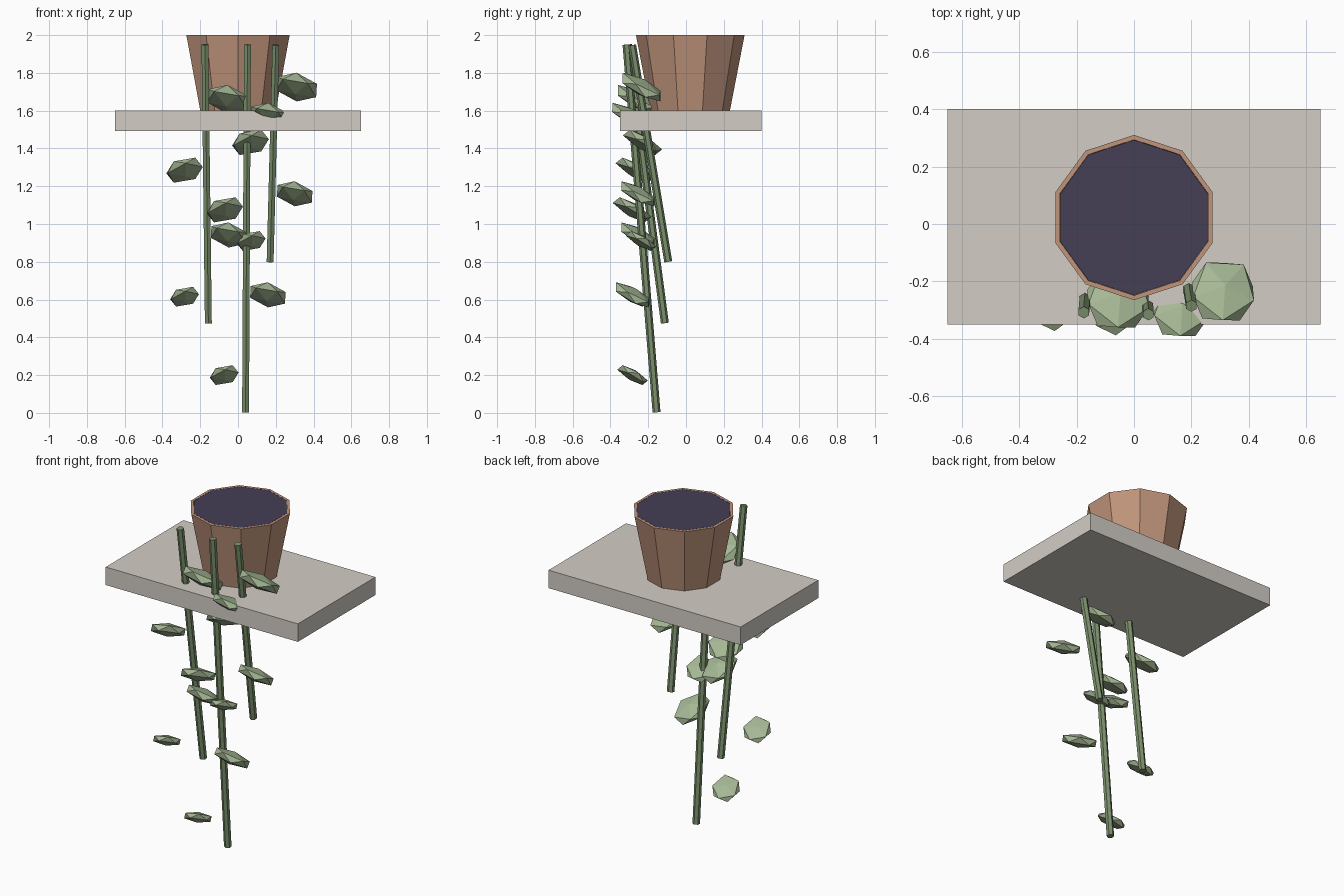
import bpy
import bmesh
from mathutils import Vector, Matrix, Euler

if "Cube" in bpy.data.objects:
    bpy.data.objects.remove(bpy.data.objects["Cube"])


def material(name, rgb):
    m = bpy.data.materials.new(name)
    m.diffuse_color = (*rgb, 1)
    m.use_nodes = True
    m.node_tree.nodes["Principled BSDF"].inputs["Base Color"].default_value = m.diffuse_color
    return m


STONE = material("pale_stone", (0.65, 0.61, 0.56))
CLAY = material("clay", (0.53, 0.30, 0.20))
SOIL = material("dark_soil", (0.06, 0.05, 0.09))
STEM = material("stem_green", (0.20, 0.28, 0.15))
LEAF = material("leaf_green", (0.38, 0.48, 0.30))


def add(name, bm, mat):
    mesh = bpy.data.meshes.new(name)
    bm.to_mesh(mesh)
    bm.free()
    mesh.materials.append(mat)
    ob = bpy.data.objects.new(name, mesh)
    bpy.context.collection.objects.link(ob)
    return ob


def frustum(sides, r_low, r_high, low, high):
    """Closed tapered cylinder between two points."""
    low, high = Vector(low), Vector(high)
    axis = high - low
    turn = Vector((0, 0, 1)).rotation_difference(axis).to_matrix().to_4x4()
    bm = bmesh.new()
    bmesh.ops.create_cone(bm, cap_ends=True, segments=sides, radius1=r_low,
                          radius2=r_high, depth=axis.length,
                          matrix=Matrix.Translation((low + high) / 2) @ turn)
    return bm


# Shelf slab
bm = bmesh.new()
bmesh.ops.create_cube(bm, size=1, matrix=Matrix.Translation((0, 0.025, 1.547))
                      @ Matrix.Diagonal((1.30, 0.75, 0.11, 1)))
add("shelf", bm, STONE)

# Ten-sided pot, its top opened to a thin rim
POT_Y = 0.0225
bm = frustum(10, 0.21, 0.2875, (0, POT_Y, 1.60), (0, POT_Y, 2.0))
top = max(bm.faces, key=lambda f: f.calc_center_median().z)
bmesh.ops.inset_region(bm, faces=[top], thickness=0.0165)
bmesh.ops.delete(bm, geom=[top], context='FACES_ONLY')
add("pot", bm, CLAY)

# Soil plug level with the rim
add("soil", frustum(10, 0.264, 0.270, (0, POT_Y, 1.96), (0, POT_Y, 2.0)), SOIL)

# Trailing stems: bottom point, top point
stems = [
    ((-0.157, -0.112, 0.475), (-0.175, -0.308, 1.95)),
    ((0.040, -0.156, 0.003), (0.050, -0.315, 1.95)),
    ((0.170, -0.094, 0.80), (0.200, -0.285, 1.947)),
]
for i, (low, high) in enumerate(stems, 1):
    add(f"stem_{i}", frustum(6, 0.021, 0.021, low, high), STEM)

# Leaves: x, y, z, radius, side of the stem
leaves = [
    (0.310, -0.235, 1.725, 0.125, 1),
    (-0.055, -0.260, 1.660, 0.125, 1),
    (0.162, -0.302, 1.575, 0.110, 1),
    (0.066, -0.230, 1.432, 0.110, -1),
    (-0.283, -0.270, 1.285, 0.109, -1),
    (0.300, -0.255, 1.160, 0.109, 1),
    (-0.070, -0.285, 1.075, 0.109, -1),
    (-0.050, -0.255, 0.942, 0.109, 1),
    (0.070, -0.238, 0.910, 0.086, -1),
    (-0.283, -0.283, 0.615, 0.086, -1),
    (0.158, -0.283, 0.625, 0.109, 1),
    (-0.073, -0.283, 0.200, 0.086, -1),
]
for i, (x, y, z, r, side) in enumerate(leaves, 1):
    turn = Euler((-0.52, 0, -0.36 * side)).to_matrix().to_4x4()
    bm = bmesh.new()
    bmesh.ops.create_icosphere(bm, subdivisions=1, radius=1,
                               matrix=Matrix.Translation((x, y, z)) @ turn
                               @ Matrix.Diagonal((r, 1.12 * r, 0.35 * r, 1)))
    add(f"leaf_{i}", bm, LEAF)
